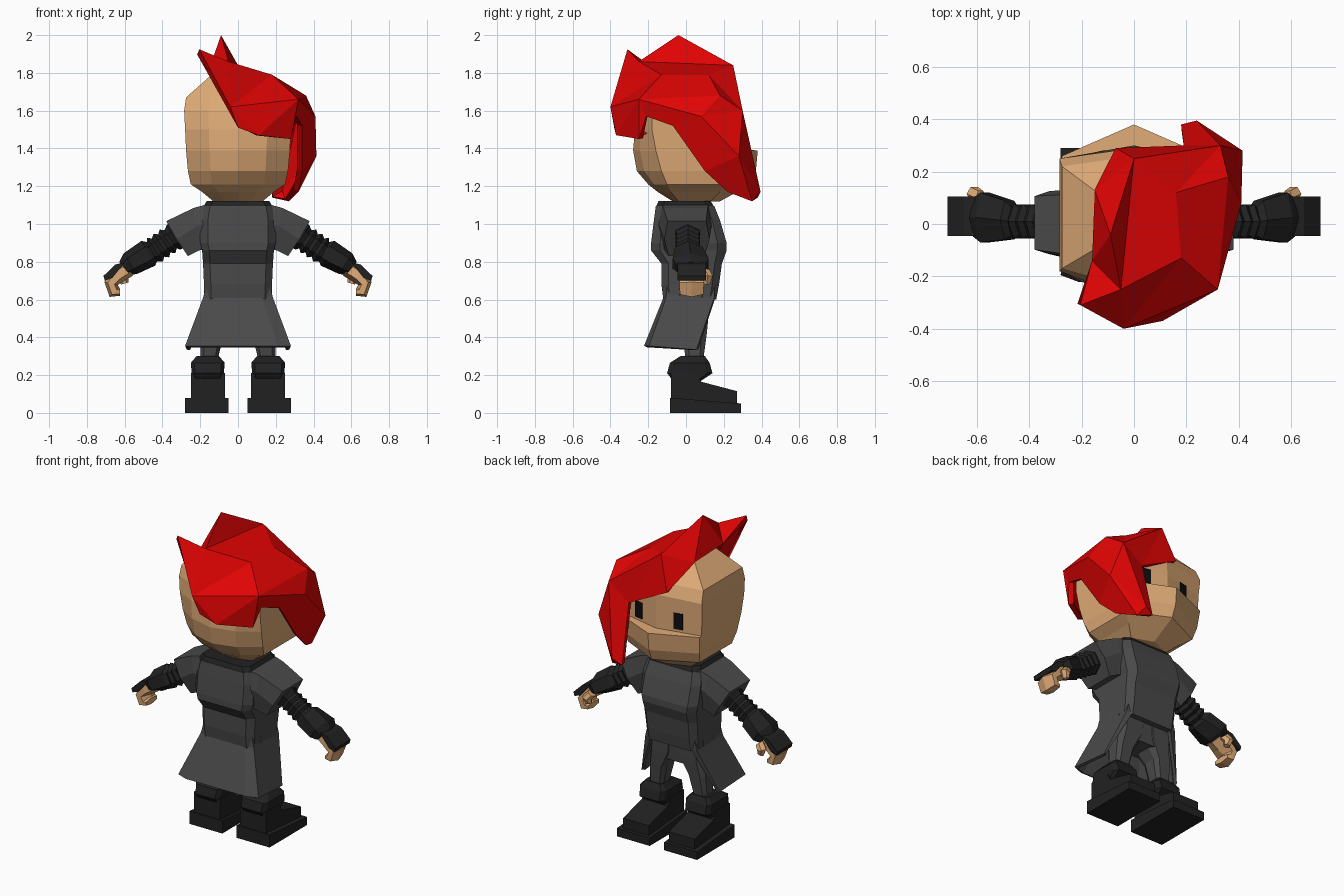
import bpy, bmesh, math
from mathutils import Vector

if "Cube" in bpy.data.objects:
    bpy.data.objects.remove(bpy.data.objects["Cube"])


def material(name, rgb):
    m = bpy.data.materials.new(name)
    m.diffuse_color = (*rgb, 1)
    m.use_nodes = True
    m.node_tree.nodes["Principled BSDF"].inputs["Base Color"].default_value = m.diffuse_color
    return m


SKIN = material("skin", (0.73, 0.40, 0.18))
RED = material("hair red", (0.74, 0.001, 0.001))
GREY = material("coat grey", (0.068, 0.068, 0.068))
DARK = material("leather dark", (0.0155, 0.0155, 0.016))
BLACK = material("eye black", (0.004, 0.004, 0.005))


def build(name, verts, faces, mats, thick=0):
    """Mesh object from points and faces, normals fixed, optional thickness."""
    bm = bmesh.new()
    vs = [bm.verts.new(v) for v in verts]
    for f in faces:
        bm.faces.new([vs[i] for i in f])
    bmesh.ops.recalc_face_normals(bm, faces=bm.faces)
    me = bpy.data.meshes.new(name)
    bm.to_mesh(me)
    bm.free()
    ob = bpy.data.objects.new(name, me)
    bpy.context.collection.objects.link(ob)
    for m in mats:
        me.materials.append(m)
    if thick:
        s = ob.modifiers.new("thickness", 'SOLIDIFY')
        s.thickness, s.offset = thick, -1
    return ob


def loft(name, rings, mats, closed=True, caps=True, thick=0):
    """Skin a list of equally long point rings."""
    n = len(rings[0])
    verts = [p for r in rings for p in r]
    faces = []
    for k in range(len(rings) - 1):
        for i in range(n if closed else n - 1):
            j = (i + 1) % n
            faces.append((k * n + i, k * n + j, (k + 1) * n + j, (k + 1) * n + i))
    if caps and closed:
        faces.append(tuple(range(n)))
        faces.append(tuple(range(len(verts) - n, len(verts))))
    return build(name, verts, faces, mats, thick)


def octagon(z, hx, yb, yf, cx=0, c=0.35):
    """Horizontal ring: box with cut corners."""
    d = (yf - yb) * c * 0.6
    ix = hx * (1 - c)
    return [(cx + x, y, z) for x, y in ((-ix, yb), (ix, yb), (hx, yb + d), (hx, yf - d),
                                        (ix, yf), (-ix, yf), (-hx, yf - d), (-hx, yb + d))]


def profile_x(name, pts, x0, x1, mat):
    """Side profile in y, z extruded along x."""
    return loft(name, [[(x, y, z) for y, z in pts] for x in (x0, x1)], [mat])


# Head: z, half width, back, side back, side front, front
head = [(1.12, .13, -.07, -.04, .13, .18), (1.17, .19, -.15, -.08, .18, .27),
        (1.21, .25, -.20, -.10, .22, .34), (1.28, .265, -.26, -.13, .245, .37),
        (1.39, .275, -.28, -.16, .26, .38), (1.392, .275, -.28, -.16, .24, .30),
        (1.50, .28, -.27, -.18, .24, .30), (1.60, .285, -.25, -.18, .25, .29),
        (1.67, .275, -.22, -.17, .22, .26), (1.79, .14, -.12, -.09, .12, .13)]
rings = []
for z, hx, yb, sb, sf, yf in head:
    half = [(hx * .55, yb + (sb - yb) * .3), (hx, sb), (hx, sf)]
    ring = [(0, yb)] + half + [(0, yf)] + [(-x, y) for x, y in reversed(half)]
    rings.append([(x, y, z) for x, y in ring])
loft("head", rings, [SKIN])

# Eyes: thin upright plates on the slanted face
for s in (-1, 1):
    q = []
    for off in (-0.003, 0.006):
        q.append([(s * x, .30 - .06 * x / .28 + off, z)
                  for x, z in ((.11, 1.41), (.165, 1.41), (.165, 1.51), (.11, 1.51))])
    loft("eye", q, [BLACK])

# Swept hair shell with a spike, a peak and a long side lock
H = dict(S=(-.205, -.31, 1.925), A=(-.09, -.04, 2.0), B=(-.05, -.25, 1.86), C=(0, .25, 1.84),
         D=(.18, -.13, 1.79), E=(.16, .12, 1.79), F=(.32, -.25, 1.66), G=(.36, .18, 1.68),
         L1=(-.16, -.14, 1.80), L2=(-.15, .13, 1.78), L3=(-.07, .29, 1.63),
         H1=(.19, .30, 1.50), T1=(.18, .38, 1.14), T2=(.24, .395, 1.17), T3=(.27, .35, 1.12),
         R1=(.33, .30, 1.60), R2=(.415, .28, 1.36), R3=(.41, .08, 1.57),
         K1=(.31, -.21, 1.57), K2=(.34, -.07, 1.52), K3=(.34, .10, 1.28), K4=(.32, .22, 1.17),
         P1=(-.04, -.40, 1.62), P2=(0, -.38, 1.51), P3=(.11, -.37, 1.47), P4=(.28, -.25, 1.45))
hair = """S P2 P1,S P1 B,B P1 D,D P1 F,P1 P2 P3,P1 P3 F,F P3 P4,F P4 K1,A L1 B,L1 S B,
A B C,B D E C,A C L2,A L2 L1,C L3 L2,D F G E,F K1 K2 R3,F R3 G,G R3 R1,E G R1,C E R1,
C R1 H1,C H1 L3,R3 K2 K3 R2,R3 R2 R1,R2 K3 K4 T3,R1 R2 T2,R2 T3 T2,R1 T2 T1 H1,T1 T2 T3"""
keys = list(H)
build("hair", list(H.values()),
      [[keys.index(k) for k in f.split()] for f in hair.split(",")], [RED], 0.03)
# Underside of the back tuft and inner side of the spike
build("hair_underside", [H["P2"], H["P3"], H["P4"], (.2, -.18, 1.5), (0, -.22, 1.56),
                         H["S"], H["L1"]],
      [(0, 1, 3, 4), (1, 2, 3), (0, 4, 6, 5)], [RED])

# Coat body and dark collar
loft("coat_body", [octagon(*r, c=.2) for r in (
    (.60, .18, -.12, .16), (.68, .18, -.13, .175), (.79, .185, -.13, .19), (.86, .19, -.185, .215),
    (.90, .20, -.185, .215), (1.02, .20, -.17, .18), (1.095, .185, -.16, .15))], [GREY])
loft("collar", [octagon(1.09, .185, -.16, .15, c=.2), octagon(1.122, .165, -.145, .13, c=.2)],
     [DARK])

# Flared coat skirt, open at the front
skirt = [(.69, .165, .16, .15, -.115, .08, .12), (.61, .185, .155, .15, -.12, .14, .13),
         (.355, .28, .065, .055, -.222, .265, .21)]
rings = []
for z, hx, yf, ys, yb, xf, xb in skirt:
    dz = -.02 if z < .4 else 0
    half = [(xf, yf, z + dz), (hx * .97, ys, z + dz), (hx, yb * .88, z), (xb, yb, z)]
    rings.append(half + [(-x, y, zz) for x, y, zz in reversed(half)])
loft("coat_skirt", rings, [GREY], closed=False, thick=0.02)


def tube(name, stations, mats, s, n=6):
    """Tube in the x-z plane; stations are x, z, radius across, radius in y, y centre."""
    pts = [Vector((a[0], a[1])) for a in stations]
    rings = []
    for i, (x, z, r, ry, cy) in enumerate(stations):
        t = (pts[min(i + 1, len(pts) - 1)] - pts[max(i - 1, 0)]).normalized()
        nx, nz = -t.y, t.x
        ring = []
        for k in range(n):
            a = math.tau * (k + .5) / n
            u, v = math.sin(a), math.cos(a)
            ring.append((s * (x + nx * u * r), cy + v * ry, z + nz * u * r))
        rings.append(ring)
    return loft(name, rings, mats)


for s, side in ((1, "right"), (-1, "left")):
    # Wide cap sleeve: top corners, then lower corners drooping inward
    rings = []
    for (a, m, b), y0, y1 in ((((.16, 1.105), (.16, 1.0), (.16, .87)), -.15, .14),
                              (((.235, 1.085), (.215, .99), (.205, .86)), -.14, .135),
                              (((.38, 1.015), (.325, .92), (.265, .83)), -.115, .125)):
        rings.append([(s * a[0], y0 * .85, a[1]), (s * a[0], y1 * .85, a[1]),
                      (s * m[0], y1, m[1]), (s * b[0], y1 * .8, b[1]),
                      (s * b[0], y0 * .8, b[1]), (s * m[0], y0, m[1])])
    loft(side + "_cap_sleeve", rings, [GREY])

    # Ribbed lower sleeve and bracer
    st = [(.24, .985, .07, .06, .01)]
    for i in range(4):
        x = .34 + i * .033
        z = .93 - i * .022
        st += [(x, z, .075, .075, .01), (x + .017, z - .011, .058, .062, .01)]
    st += [(.475, .845, .075, .085, .015), (.57, .79, .065, .11, .025), (.60, .765, .045, .085, .025)]
    tube(side + "_sleeve", st, [DARK], s)

    # Curled hand with a dark glove back
    tube(side + "_hand", [(.58, .765, .045, .065, .03), (.635, .73, .045, .075, .03),
                          (.672, .685, .036, .075, .03), (.655, .64, .036, .072, .03),
                          (.625, .64, .02, .065, .03)], [SKIN], s)
    plate = [(.595, .80), (.65, .785), (.712, .725), (.705, .70), (.665, .715), (.625, .765)]
    loft(side + "_glove", [[(s * x, y, z) for x, z in plate] for y in (-.045, .105)], [DARK])
    tube(side + "_thumb", [(.585, .75, .025, .03, .10), (.61, .72, .03, .03, .115),
                           (.60, .685, .02, .02, .11)], [SKIN], s)

    # Trouser leg
    loft(side + "_leg", [octagon(z, hx, y0, y1, s * cx) for z, hx, y0, y1, cx in (
        (.66, .095, -.08, .13, .085), (.52, .085, -.06, .12, .10), (.42, .06, -.02, .11, .135),
        (.27, .045, .0, .09, .155))], [GREY])

    # Boot: cuff, foot and stepped sole
    loft(side + "_boot_cuff", [octagon(z, hx, y0, y1, s * .16, .2) for z, hx, y0, y1 in (
        (.17, .08, -.07, .08), (.21, .085, -.10, .14), (.265, .09, -.085, .125),
        (.30, .06, -.03, .10))], [DARK])
    profile_x(side + "_boot", [(-.08, .05), (-.08, .21), (.06, .21), (.08, .165), (.27, .115),
                               (.27, .04)], s * .07, s * .25, DARK)
    profile_x(side + "_sole", [(-.085, 0), (-.085, .08), (.10, .065), (.29, .05), (.29, 0)],
              s * .05, s * .28, DARK)

# Trouser seat
loft("trouser_seat", [octagon(.66, .16, -.09, .13), octagon(.48, .10, -.05, .11)], [GREY])
